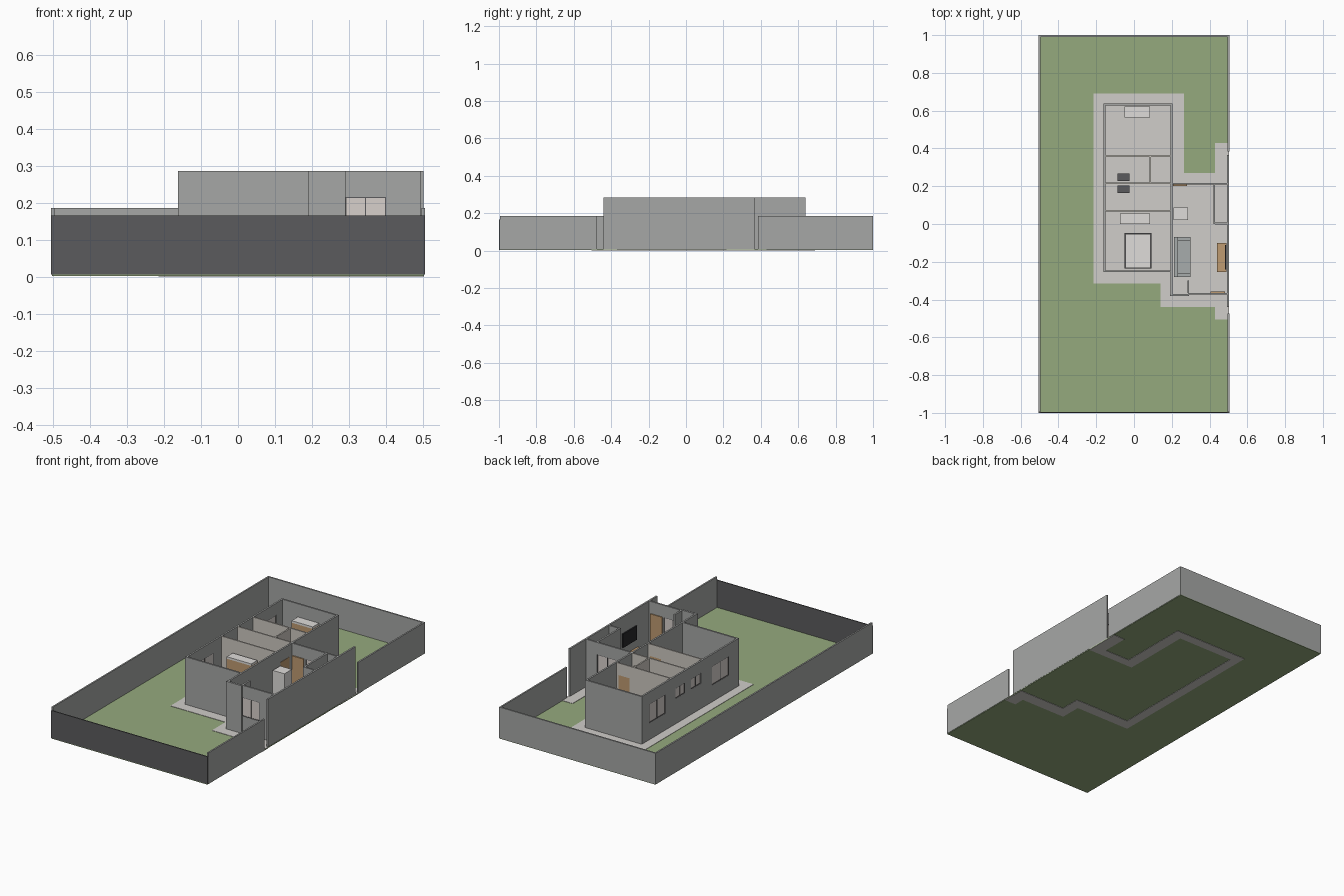
import bpy, bmesh

if "Cube" in bpy.data.objects:
    bpy.data.objects.remove(bpy.data.objects["Cube"])


def material(name, r, g, b):
    m = bpy.data.materials.new(name)
    m.diffuse_color = tuple(c ** 2.2 for c in (r, g, b)) + (1,)
    m.use_nodes = True
    m.node_tree.nodes["Principled BSDF"].inputs["Base Color"].default_value = m.diffuse_color
    return m


GRASS = material("grass green", 0.58, 0.66, 0.49)
CONCRETE = material("pale concrete", 0.81, 0.80, 0.785)
GREY = material("wall grey", 0.645, 0.65, 0.645)
DARK = material("dark grey", 0.36, 0.36, 0.365)
INNER = material("warm plaster", 0.80, 0.78, 0.75)
WOOD = material("tan wood", 0.74, 0.60, 0.44)
WHITE = material("off white", 0.87, 0.86, 0.85)
GLASS = material("pale glass", 0.84, 0.81, 0.79)
SOFA = material("sofa grey", 0.65, 0.67, 0.67)
BLACK = material("black", 0.17, 0.17, 0.18)


def boxes(name, mat, *items):
    """One object from boxes given as (x0, x1, y0, y1, z0, z1)."""
    bm = bmesh.new()
    for x0, x1, y0, y1, z0, z1 in items:
        for v in bmesh.ops.create_cube(bm, size=1)["verts"]:
            v.co = ((x0 + x1) / 2 + v.co.x * (x1 - x0),
                    (y0 + y1) / 2 + v.co.y * (y1 - y0),
                    (z0 + z1) / 2 + v.co.z * (z1 - z0))
    me = bpy.data.meshes.new(name)
    bm.to_mesh(me)
    bm.free()
    me.materials.append(mat)
    ob = bpy.data.objects.new(name, me)
    bpy.context.collection.objects.link(ob)
    return ob


FLOOR, TOP, HEAD = 0.008, 0.285, 0.215


def along(axis, a, b, pos, t, z0, z1):
    """Box running a..b on an axis, centred at pos across it."""
    lo, hi = pos - t / 2, pos + t / 2
    return (a, b, lo, hi, z0, z1) if axis == "x" else (lo, hi, a, b, z0, z1)


def wall(name, axis, a, b, pos, openings=(), mat=GREY, t=0.01):
    """Straight wall with openings (start, end, sill, head)."""
    parts, cur = [], a
    for o0, o1, s, h in sorted(openings):
        if o0 > cur:
            parts.append(along(axis, cur, o0, pos, t, FLOOR, TOP))
        if s > FLOOR:
            parts.append(along(axis, o0, o1, pos, t, FLOOR, s))
        parts.append(along(axis, o0, o1, pos, t, h, TOP))
        cur = o1
    if cur < b:
        parts.append(along(axis, cur, b, pos, t, FLOOR, TOP))
    return boxes(name, mat, *parts)


def window(name, axis, o, pos):
    """Pale panes in a dark frame with a centre bar."""
    a, b, s, h = o
    f, mid = 0.003, (a + b) / 2
    boxes(name + "_panes", GLASS, along(axis, a, b, pos, 0.003, s, h))
    boxes(name + "_frame", DARK,
          along(axis, a, a + f, pos, 0.008, s, h),
          along(axis, b - f, b, pos, 0.008, s, h),
          along(axis, mid - f / 2, mid + f / 2, pos, 0.008, s, h),
          along(axis, a + f, b - f, pos, 0.008, s, s + f),
          along(axis, a + f, b - f, pos, 0.008, h - f, h))


def door(name, axis, o, pos, mat=WOOD):
    boxes(name, mat, along(axis, o[0], o[1], pos, 0.006, o[2], o[3]))


# Lawn, paving around the house, indoor floor
boxes("lawn", GRASS, (-0.503, 0.503, -1, 1, 0.002, 0.006))
boxes("paving", CONCRETE,
      (-0.215, -0.16, -0.315, 0.69, 0, FLOOR),
      (0.20, 0.265, 0.217, 0.69, 0, FLOOR),
      (-0.16, 0.20, 0.635, 0.69, 0, FLOOR),
      (-0.16, 0.20, -0.315, -0.25, 0, FLOOR),
      (0.14, 0.50, -0.44, -0.37, 0, FLOOR),
      (0.14, 0.20, -0.37, -0.315, 0, FLOOR),
      (0.43, 0.503, -0.505, -0.44, 0, FLOOR),
      (0.265, 0.43, 0.217, 0.27, 0, FLOOR),
      (0.43, 0.503, 0.217, 0.43, 0, FLOOR))
boxes("indoor_floor", CONCRETE,
      (-0.16, 0.20, -0.25, 0.635, 0.004, FLOOR),
      (0.20, 0.50, -0.37, 0.217, 0.004, FLOOR))

# Boundary walls
boxes("side_and_back_fence", GREY,
      (-0.505, -0.496, -0.994, 1, 0.005, 0.185),
      (-0.496, 0.496, 0.991, 1, 0.005, 0.185),
      (0.496, 0.505, 0.385, 1, 0.005, 0.185),
      (0.496, 0.505, -0.994, -0.475, 0.005, 0.185))
boxes("front_fence", DARK, (-0.505, 0.505, -1, -0.994, 0.005, 0.165))

# Outer walls of the bedroom block
left_windows = [(0.42, 0.57, 0.105, HEAD), (0.24, 0.33, 0.155, HEAD),
                (0.095, 0.185, 0.155, HEAD), (-0.165, -0.007, 0.105, HEAD)]
wall("left_wall", "y", -0.255, 0.638, -0.157, left_windows)
for i, o in enumerate(left_windows):
    window("left_window_%d" % (i + 1), "y", o, -0.157)
wall("block_front_wall", "x", -0.152, 0.193, -0.25)
wall("block_back_wall", "x", -0.152, 0.193, 0.633)
hall_door = (0.10, 0.18, FLOOR, HEAD)
wall("block_right_wall", "y", -0.255, 0.638, 0.198, [hall_door])
door("hall_door", "y", hall_door, 0.202)

# Partitions inside the block
inner_door = (0.11, 0.18, FLOOR, HEAD)
for n, y in (("back_bedroom", 0.36), ("bathroom", 0.217), ("front_bedroom", 0.07)):
    wall(n + "_partition", "x", -0.152, 0.193, y, [inner_door], INNER, 0.008)
    if n != "bathroom":
        door(n + "_door", "x", inner_door, y)
wall("hall_partition", "y", 0.221, 0.356, 0.085, (), INNER, 0.008)

# Living room walls
wall("boundary_house_wall", "y", -0.44, 0.365, 0.497)
glass_door = (0.29, 0.42, FLOOR, HEAD)
wall("living_back_wall", "x", 0.203, 0.492, 0.213, [glass_door])
window("glass_door", "x", glass_door, 0.213)
front_window = (0.29, 0.40, 0.105, HEAD)
wall("living_front_wall", "x", 0.285, 0.492, -0.369, [front_window])
window("living_window", "x", front_window, -0.369)
wall("porch_wall", "x", 0.19, 0.29, -0.376, (), GREY, 0.012)
wall("porch_side_wall", "y", -0.37, -0.255, 0.198, [(-0.355, -0.27, FLOOR, HEAD)])
wall("entry_stub_wall", "y", -0.364, -0.30, 0.287)
wall("store_side_wall", "y", 0.0, 0.208, 0.425)
wall("store_front_wall", "x", 0.43, 0.492, 0.003)
boxes("entry_door", WOOD, (0.405, 0.482, -0.364, -0.358, FLOOR, HEAD))
boxes("kitchen_panel", WOOD, (0.206, 0.28, 0.201, 0.208, 0.03, HEAD))

# Wardrobes: wooden body with a pale top
for n, x0, y0, y1 in (("back", -0.05, 0.565, 0.622), ("front", -0.073, 0.0, 0.055)):
    boxes(n + "_wardrobe", WOOD, (x0, 0.086, y0, y1, FLOOR, 0.20))
    boxes(n + "_wardrobe_top", WHITE, (x0, 0.086, y0, y1, 0.20, 0.212))

# Bed
boxes("bed_base", DARK, (-0.05, 0.092, -0.236, -0.048, FLOOR, 0.035))
boxes("mattress", WHITE, (-0.046, 0.088, -0.232, -0.052, 0.035, 0.06))

# Bathroom vanities
boxes("vanities", DARK, (-0.087, -0.025, 0.228, 0.268, FLOOR, 0.09),
      (-0.087, -0.025, 0.163, 0.205, FLOOR, 0.09))

# Fridge, sofa, television and its cabinet
boxes("fridge", WHITE, (0.21, 0.285, 0.02, 0.088, FLOOR, 0.20))
boxes("sofa", SOFA, (0.212, 0.298, -0.28, -0.07, FLOOR, 0.05),
      (0.212, 0.232, -0.28, -0.07, 0.05, 0.09),
      (0.232, 0.298, -0.28, -0.262, 0.05, 0.065),
      (0.232, 0.298, -0.088, -0.07, 0.05, 0.065))
boxes("tv_cabinet", WOOD, (0.44, 0.491, -0.255, -0.10, FLOOR, 0.06))
boxes("television", BLACK, (0.483, 0.491, -0.24, -0.112, 0.11, 0.19))
